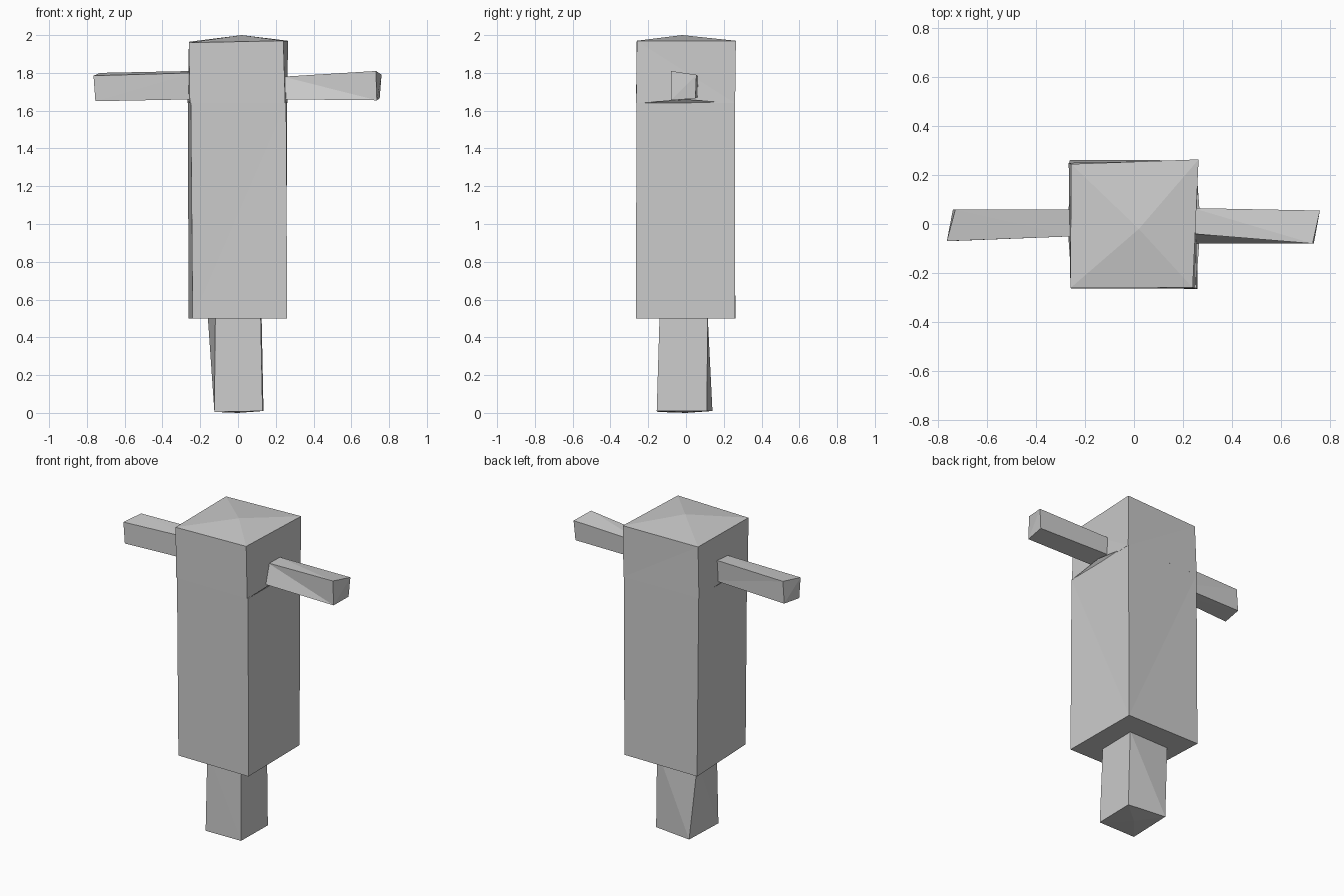
import bpy
import bmesh

cube = bpy.data.objects.get("Cube")
if cube:
    bpy.data.objects.remove(cube, do_unlink=True)

grey = bpy.data.materials.new("plain_grey")
grey.use_nodes = True
colour = (0.6, 0.6, 0.6, 1)
grey.diffuse_color = colour
grey.node_tree.nodes["Principled BSDF"].inputs["Base Color"].default_value = colour


def loft(name, rings, start_peak=None, end_peak=None):
    """Skin a list of four-cornered rings; close ends flat or to a peak."""
    bm = bmesh.new()
    loops = [[bm.verts.new(p) for p in ring] for ring in rings]
    for a, b in zip(loops, loops[1:]):
        for i in range(4):
            j = (i + 1) % 4
            bm.faces.new((a[i], a[j], b[j], b[i]))
    for loop, peak in ((loops[0], start_peak), (loops[-1], end_peak)):
        if peak:
            tip = bm.verts.new(peak)
            for i in range(4):
                bm.faces.new((loop[i], loop[(i + 1) % 4], tip))
        else:
            bm.faces.new(loop)
    bmesh.ops.triangulate(bm, faces=[f for f in bm.faces if len(f.verts) > 3])
    bmesh.ops.recalc_face_normals(bm, faces=bm.faces)
    mesh = bpy.data.meshes.new(name)
    bm.to_mesh(mesh)
    bm.free()
    mesh.materials.append(grey)
    obj = bpy.data.objects.new(name, mesh)
    bpy.context.collection.objects.link(obj)
    return obj


# Foot post, slightly twisted
loft("foot_post", [
    [(-.125, -.15, .005), (.13, -.155, .01), (.135, .11, .01), (-.12, .14, .01)],
    [(-.12, -.14, .51), (.12, -.14, .51), (.125, .115, .51), (-.16, .11, .51)],
], start_peak=(0, 0, 0))

# Long square body
loft("body", [
    [(-.24, -.262, .5), (.26, -.265, .5), (.255, .26, .5), (-.262, .262, .5)],
    [(-.25, -.262, 1.64), (.255, -.262, 1.64), (.26, .26, 1.64), (-.265, .25, 1.64)],
])

# Head block with a shallow pyramid top
loft("head", [
    [(-.255, -.264, 1.64), (.25, -.264, 1.64), (.262, .26, 1.64), (-.267, .25, 1.64)],
    [(-.26, -.262, 1.96), (.24, -.26, 1.97), (.264, .264, 1.97), (-.257, .245, 1.965)],
], end_peak=(.02, -.02, 2))

# Small ledge wedges beneath the arms
for side, name in ((1, "left_ledge"), (-1, "right_ledge")):
    x = side * .255
    loft(name, [
        [(x, -.24, 1.64), (x, .23, 1.64), (x, .23, 1.645), (x, -.24, 1.645)],
    ], end_peak=(side * .272, 0, 1.66))

# Arms, each with a skewed end
loft("left_arm", [
    [(.24, -.08, 1.66), (.24, .06, 1.67), (.24, .065, 1.78), (.24, -.04, 1.78)],
    [(.735, -.08, 1.655), (.75, .05, 1.665), (.76, .055, 1.79), (.73, -.08, 1.81)],
])
loft("right_arm", [
    [(-.24, -.05, 1.66), (-.24, .05, 1.67), (-.24, .06, 1.81), (-.24, -.05, 1.80)],
    [(-.755, -.07, 1.65), (-.74, .06, 1.66), (-.73, .06, 1.80), (-.765, -.07, 1.785)],
])
